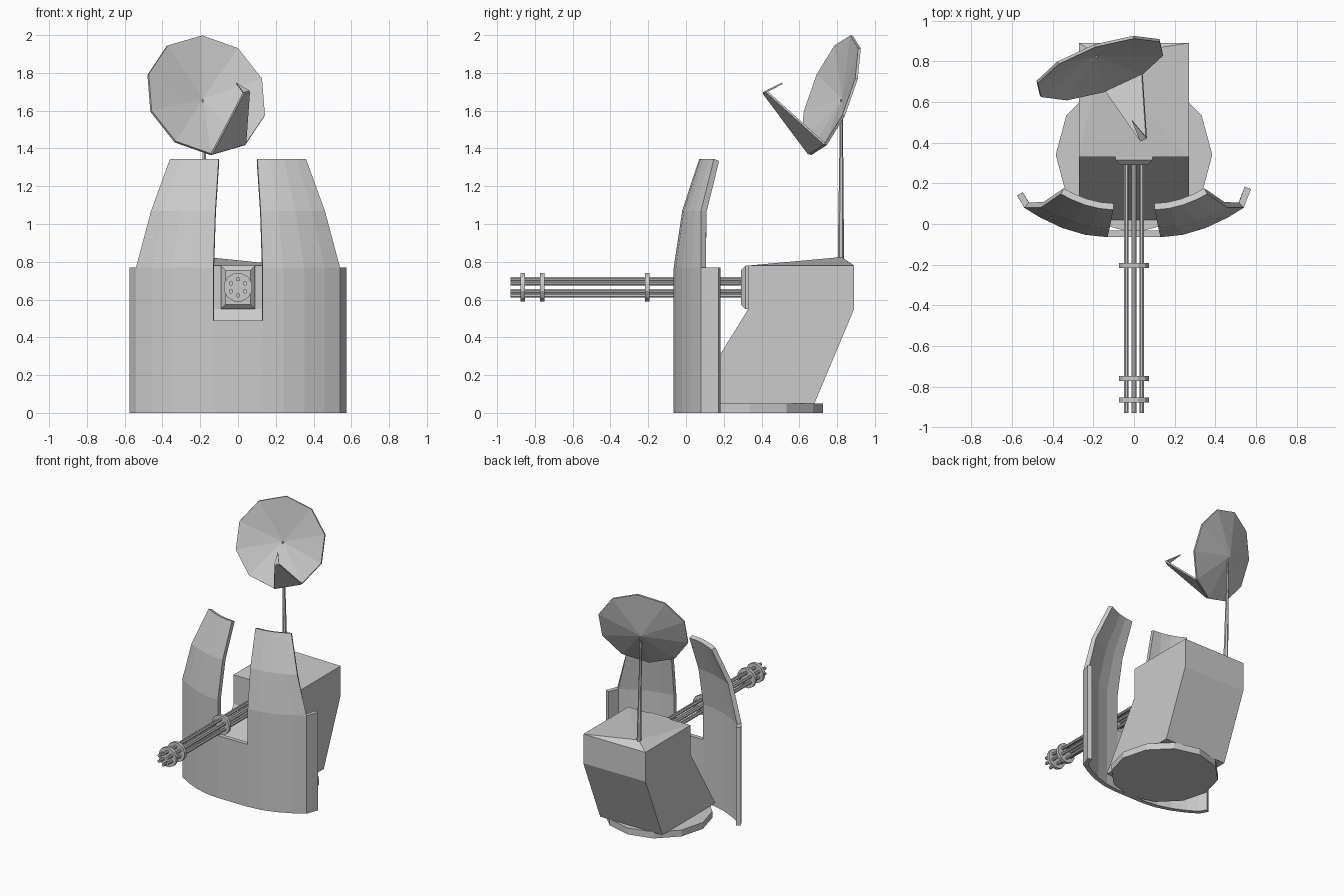
import bpy, bmesh
from math import cos, sin, pi, radians
from mathutils import Vector

if "Cube" in bpy.data.objects:
    bpy.data.objects.remove(bpy.data.objects["Cube"])


def make(name, verts, faces, recalc=True):
    bm = bmesh.new()
    vs = [bm.verts.new(v) for v in verts]
    for f in faces:
        bm.faces.new([vs[i] for i in f])
    bmesh.ops.remove_doubles(bm, verts=bm.verts, dist=1e-4)
    if recalc:
        bmesh.ops.recalc_face_normals(bm, faces=bm.faces)
    me = bpy.data.meshes.new(name)
    bm.to_mesh(me)
    bm.free()
    ob = bpy.data.objects.new(name, me)
    bpy.context.collection.objects.link(ob)
    return ob


def solidify(ob, t, offset=-1):
    m = ob.modifiers.new("thickness", 'SOLIDIFY')
    m.thickness, m.offset, m.use_even_offset = t, offset, True


def rod(name, a, b, r1, r2, n, turn=0.0):
    """Tapered n-sided rod from a to b."""
    a, b = Vector(a), Vector(b)
    d = (b - a).normalized()
    u = d.cross(Vector((1, 0, 0))).normalized()
    w = d.cross(u)
    ring = [u * cos(2 * pi * i / n + turn) + w * sin(2 * pi * i / n + turn) for i in range(n)]
    verts = [a + v * r1 for v in ring] + [b + v * r2 for v in ring]
    faces = [(i, (i + 1) % n, n + (i + 1) % n, n + i) for i in range(n)]
    return make(name, verts, faces + [tuple(range(n)), tuple(range(n, 2 * n))])


# Curved split shield: rows of (z, inner x, outer x, inner y, outer y)
rows = [(0, .13, .54, -.065, .08), (.49, .13, .54, -.065, .08), (.77, .13, .54, -.065, .08),
        (1.07, .12, .46, -.02, .08), (1.345, .102, .36, .07, .148)]
verts, faces = [], []


def quad(p, flip=False):
    k = len(verts)
    verts.extend(p)
    faces.append((k + 3, k + 2, k + 1, k) if flip else (k, k + 1, k + 2, k + 3))


def shield_point(row, t, s):
    z, xi, xo, yi, yo = row
    return (s * (xi + (xo - xi) * t), yi + (yo - yi) * t ** 1.9, z)


cols = [0, .27, .54, .8, 1]
for s, tip in ((1, .172), (-1, .14)):
    for r0, r1 in zip(rows, rows[1:]):
        for a, b in zip(cols, cols[1:]):
            quad([shield_point(r0, a, s), shield_point(r0, b, s),
                  shield_point(r1, b, s), shield_point(r1, a, s)], s < 0)
    # side flange
    for r0, r1 in zip(rows[:2], rows[1:3]):
        quad([(s * .54, .08, r0[0]), (s * .575, tip, r0[0]),
              (s * .575, tip, r1[0]), (s * .54, .08, r1[0])], s < 0)
# middle panel below the gun notch
quad([(-.13, -.065, 0), (.13, -.065, 0), (.13, -.065, .49), (-.13, -.065, .49)])
solidify(make("shield", verts, faces, False), .033)

# Twelve-sided base plate
rod("base_plate", (0, .34, 0), (0, .34, .05), .385, .385, 12)

# Leaning body, top faces rising to the mast foot
prof = [(.02, .05), (.68, .05), (.89, .55), (.89, .78), (.33, .78), (.33, .55)]
n = len(prof)
apex = (-.165, .825, .825)
bv = [(x, y, z) for x in (-.27, .27) for y, z in prof] + [apex]
bf = [(i, i + 1, n + i + 1, n + i) for i in (0, 1, 2, 4)] + [(5, 0, n, n + 5)]
bf += [(0, 1, 2, 5), (2, 3, 4, 5), (6, 7, 8, 11), (8, 9, 10, 11)]
bf += [(a, b, 12) for a, b in ((3, 9), (9, 10), (10, 4), (4, 3))]
make("body", bv, bf)

# Gun mount block with chamfered front
mount = [(sx * hx, y, .665 + sz * hz) for y, hx, hz in ((.34, .09, .115), (.315, .09, .115), (.29, .065, .09))
         for sx, sz in ((-1, -1), (1, -1), (1, 1), (-1, 1))]
mf = [(k + i, k + (i + 1) % 4, k + 4 + (i + 1) % 4, k + 4 + i) for k in (0, 4) for i in range(4)]
make("gun_mount", mount, mf + [(0, 1, 2, 3), (8, 9, 10, 11)])

# Six barrels and their clamp discs
for i in range(6):
    a = radians(30 + 60 * i)
    x, z = .043 * cos(a), .665 + .043 * sin(a)
    rod("barrel_%d" % i, (x, -.93, z), (x, .31, z), .012, .012, 8, pi / 8)
for i, y in enumerate((-.865, -.76, -.205)):
    rod("clamp_%d" % i, (0, y - .012, .665), (0, y + .012, .665), .077, .077, 12, pi / 12)

# Mast
rod("mast", (-.165, .82, .8), (-.185, .823, 1.66), .017, .007, 6)

# Ten-sided shallow dish
c = Vector((-.165, .76, 1.685))
nrm = Vector((.354, -1, .38)).normalized()
e1 = Vector((-.025, .11, .315))
e1 = (e1 - nrm * e1.dot(nrm)).normalized()
e2 = nrm.cross(e1)
rim = [c + .333 * (e1 * cos(pi * i / 5) + e2 * sin(pi * i / 5)) for i in range(10)]
dish = rim + [c - nrm * .075]
solidify(make("dish", dish, [(i, (i + 1) % 10, 10) for i in range(10)], False), .014)

# Feed arm: tapered plate from the lowest rim edge, then a thin spike
low = min(range(10), key=lambda i: rim[i].z)
p = rim[low]
q = max((rim[(low + 1) % 10], rim[low - 1]), key=lambda v: v.x)
mid = Vector((.045, .417, 1.698))
h = (q - p).normalized() * .018
make_arm = make("feed_arm", [p, q, mid + h, mid - h], [(0, 1, 2, 3)])
solidify(make_arm, .012, 0)
spike = make("feed_spike", [mid - h, mid + h, (-.01, .51, 1.745)], [(0, 1, 2)])
solidify(spike, .008, 0)
